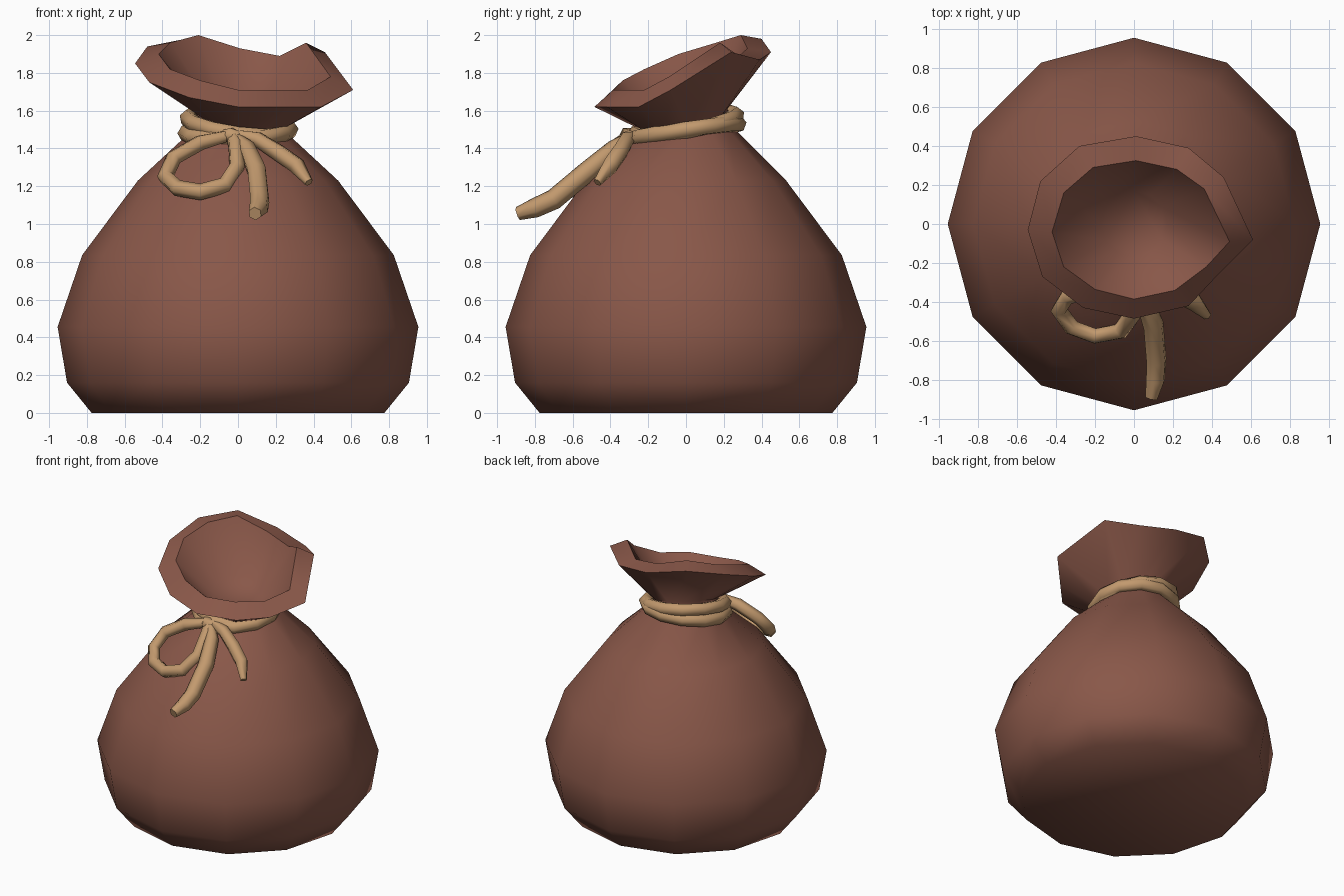
import bpy, bmesh, math
from mathutils import Vector

if "Cube" in bpy.data.objects:
    bpy.data.objects.remove(bpy.data.objects["Cube"])

N = 12  # sides of the sack


def material(name, rgb):
    m = bpy.data.materials.new(name)
    m.diffuse_color = (*rgb, 1)
    m.use_nodes = True
    m.node_tree.nodes["Principled BSDF"].inputs["Base Color"].default_value = m.diffuse_color
    return m


cloth = material("brown cloth", (0.25, 0.096, 0.066))
twine = material("tan rope", (0.54, 0.32, 0.155))


def ring(r, z, tilt_x=0.0, tilt_y=0.0):
    """Twelve points round the axis; the height may lean along x and y."""
    pts = []
    for i in range(N):
        a = 2 * math.pi * i / N
        c, s = math.cos(a), math.sin(a)
        pts.append((r * c, r * s, z + tilt_x * c + tilt_y * s))
    return pts


# Irregular mouth of the sack: outer and inner lip
outer = [(.61, -.08, 1.71), (.46, .24, 1.91), (.28, .39, 1.87), (.01, .45, 1.91),
         (-.28, .40, 1.98), (-.48, .22, 1.94), (-.545, -.03, 1.85), (-.47, -.27, 1.75),
         (-.26, -.43, 1.67), (0, -.485, 1.62), (.28, -.42, 1.62), (.44, -.25, 1.62)]
inner = [(.49, -.09, 1.78), (.36, .18, 1.96), (.22, .28, 1.89), (.01, .325, 1.93),
         (-.21, .29, 2.0), (-.36, .16, 1.96), (-.42, -.04, 1.90), (-.36, -.22, 1.82),
         (-.2, -.335, 1.76), (0, -.385, 1.71), (.21, -.34, 1.71), (.37, -.22, 1.71)]

# Sack: rings from the base up, over the lip and down inside
rings = [ring(r, z) for r, z in ((.775, 0), (.905, .16), (.955, .455), (.825, .835), (.53, 1.23))]
rings += [ring(.26, 1.48, 0, .02), ring(.22, 1.55, -.05, .06), outer, inner,
          ring(.17, 1.58, -.04, .05)]
bm = bmesh.new()
loops = [[bm.verts.new(p) for p in r] for r in rings]
for a, b in zip(loops, loops[1:]):
    for i in range(N):
        j = (i + 1) % N
        bm.faces.new((a[i], a[j], b[j], b[i]))
bm.faces.new(loops[0][::-1])
bm.faces.new(loops[-1])
me = bpy.data.meshes.new("sack")
bm.to_mesh(me)
bm.free()
me.materials.append(cloth)
sack = bpy.data.objects.new("sack", me)
bpy.context.collection.objects.link(sack)
bpy.context.view_layer.objects.active = sack
sack.select_set(True)
bpy.ops.object.shade_smooth_by_angle(angle=math.radians(60))


def rope(name, pts, r, closed=False, taper=()):
    """Six-sided tube along a path, turned into a mesh."""
    cu = bpy.data.curves.new(name + "_path", 'CURVE')
    cu.dimensions = '3D'
    cu.bevel_depth = r
    cu.bevel_resolution = 1
    cu.use_fill_caps = True
    sp = cu.splines.new('POLY')
    sp.points.add(len(pts) - 1)
    for i, p in enumerate(pts):
        sp.points[i].co = (*p, 1)
        sp.points[i].radius = taper[i] if taper else 1
    sp.use_cyclic_u = closed
    tmp = bpy.data.objects.new(name + "_path", cu)
    mesh = bpy.data.meshes.new_from_object(tmp)
    bpy.data.objects.remove(tmp)
    mesh.name = name
    mesh.materials.clear()
    mesh.materials.append(twine)
    mesh.polygons.foreach_set("use_smooth", [len(p.vertices) <= 4 for p in mesh.polygons])
    ob = bpy.data.objects.new(name, mesh)
    bpy.context.collection.objects.link(ob)
    return ob


# Two turns of rope round the neck
rope("upper_turn", ring(.265, 1.525, -.035, .05), .046, True)
rope("lower_turn", ring(.275, 1.49, .01, .04), .046, True)

# Bow: knot, one loop and two loose ends
rope("knot", [(-.07, -.27, 1.47), (-.04, -.31, 1.47), (.02, -.28, 1.46)], .045,
     taper=(.7, 1, .7))
rope("bow_loop", [(-.04, -.29, 1.47), (-.2, -.33, 1.43), (-.34, -.37, 1.35),
                  (-.385, -.44, 1.25), (-.32, -.53, 1.19), (-.2, -.575, 1.17),
                  (-.07, -.55, 1.205), (-.005, -.46, 1.3), (-.01, -.35, 1.42),
                  (-.04, -.28, 1.48)], .044, taper=(.7,) + (1,) * 8 + (.7,))
rope("long_end", [(-.03, -.28, 1.47), (.05, -.38, 1.40), (.1, -.52, 1.28),
                  (.115, -.70, 1.13), (.11, -.80, 1.085), (.09, -.89, 1.055)], .055,
     taper=(.5, .85, 1, 1, .95, .65))
rope("short_end", [(-.03, -.28, 1.48), (.1, -.31, 1.45), (.21, -.35, 1.38),
                   (.31, -.40, 1.31), (.375, -.47, 1.22)], .047,
     taper=(.5, .9, 1, 1, .5))
